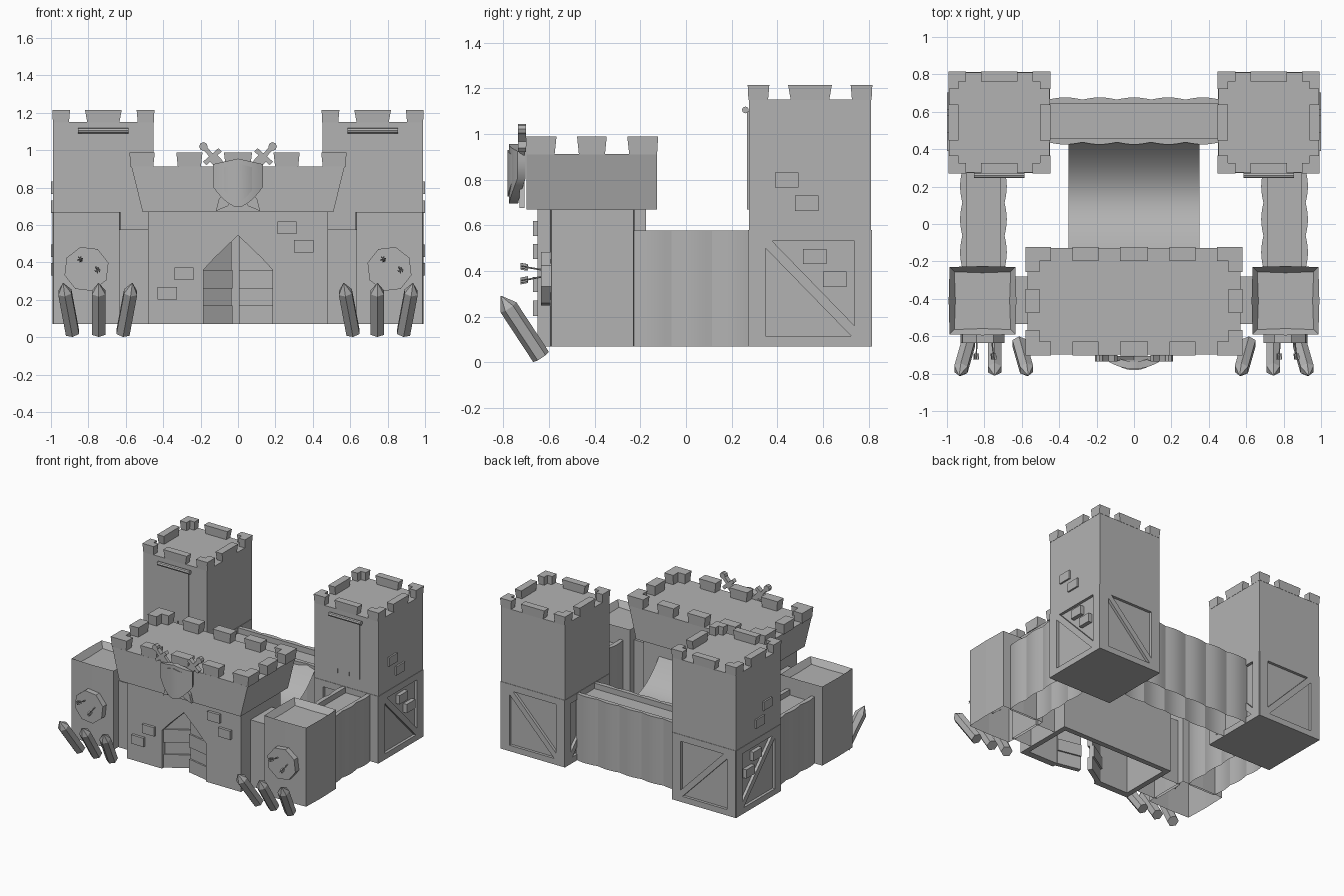
import bpy, bmesh, math
from mathutils import Vector

cube = bpy.data.objects.get("Cube")
if cube:
    bpy.data.objects.remove(cube, do_unlink=True)

X, Y, Z = Vector((1, 0, 0)), Vector((0, 1, 0)), Vector((0, 0, 1))
BASE = 0.07

stone = bpy.data.materials.new("plain_grey")
stone.use_nodes = True
GREY = (0.45, 0.45, 0.45, 1)
stone.diffuse_color = GREY
stone.node_tree.nodes["Principled BSDF"].inputs["Base Color"].default_value = GREY


def finish(name, bm, mirror=False, smooth=False):
    if smooth:
        for f in bm.faces:
            f.smooth = True
        for e in bm.edges:
            e.smooth = len(e.link_faces) == 2 and e.calc_face_angle(0) < math.radians(20)
    me = bpy.data.meshes.new(name)
    bm.to_mesh(me)
    bm.free()
    me.materials.append(stone)
    ob = bpy.data.objects.new(name, me)
    bpy.context.collection.objects.link(ob)
    if mirror:
        mod = ob.modifiers.new("mirror", 'MIRROR')
        mod.use_mirror_merge = False
    return ob


def prism(name, pts, origin, u, v, w, mirror=False, smooth=False,
          open_base=False, recess=None, scale=1.0):
    """Extrude a 2D outline in the plane (u, v) along w."""
    bm = bmesh.new()
    o = Vector(origin)
    low = [bm.verts.new(o + u * a + v * b) for a, b in pts]
    high = [bm.verts.new(o + u * a * scale + v * b * scale + w) for a, b in pts]
    n = len(pts)
    for i in range(n):
        j = (i + 1) % n
        bm.faces.new((low[i], low[j], high[j], high[i]))
    base = bm.faces.new(low[::-1])
    top = bm.faces.new(high)
    bmesh.ops.recalc_face_normals(bm, faces=bm.faces[:])
    if recess:
        bmesh.ops.inset_region(bm, faces=[top], thickness=recess[0], depth=0)
        bmesh.ops.translate(bm, verts=top.verts[:], vec=-w.normalized() * recess[1])
    if open_base:
        bmesh.ops.delete(bm, geom=[base], context='FACES_ONLY')
    return finish(name, bm, mirror, smooth)


def rect(a0, a1, b0, b1):
    return [(a0, b0), (a1, b0), (a1, b1), (a0, b1)]


def ngon(r, n, turn=0):
    return [(r * math.cos(turn + math.tau * i / n), r * math.sin(turn + math.tau * i / n)) for i in range(n)]


def box(name, x, y, z, **kw):
    return prism(name, rect(*x, *y), (0, 0, z[0]), X, Y, Z * (z[1] - z[0]), **kw)


def sheet(name, rows, thick):
    """Smooth curved panel through rows of points."""
    bm = bmesh.new()
    grid = [[bm.verts.new(p) for p in row] for row in rows]
    for r0, r1 in zip(grid, grid[1:]):
        for i in range(len(r0) - 1):
            bm.faces.new((r0[i], r0[i + 1], r1[i + 1], r1[i]))
    ob = finish(name, bm, smooth=True)
    if thick:
        mod = ob.modifiers.new("thickness", 'SOLIDIFY')
        mod.thickness, mod.offset = thick, 0
    return ob


def merlon(name, x, y, z, mirror=True):
    """Battlement block, a little wider at the top."""
    cx, cy = sum(x) / 2, sum(y) / 2
    hx, hy = (x[1] - x[0]) / 2, (y[1] - y[0]) / 2
    k = 1.14
    prism(name, rect(-hx / k, hx / k, -hy / k, hy / k), (cx, cy, z[0]), X, Y, Z * (z[1] - z[0]),
          mirror=mirror, scale=k)


def crown(name, x, y, z, t, corner, mids_x, mids_y, mirror):
    """L corners and middle merlons around a rectangular roof."""
    for cx in (0, 1):
        for cy in (0, 1):
            ex = (x[0], x[0] + corner) if cx == 0 else (x[1] - corner, x[1])
            ey = (y[0], y[0] + corner) if cy == 0 else (y[1] - corner, y[1])
            tx = (x[0], x[0] + t) if cx == 0 else (x[1] - t, x[1])
            ty = (y[0], y[0] + t) if cy == 0 else (y[1] - t, y[1])
            merlon(name + "_corner", ex, ty, z, mirror)
            merlon(name + "_corner", tx, ey, z, mirror)
    for m in mids_x:
        merlon(name + "_merlon", m, (y[0], y[0] + t), z, mirror)
        merlon(name + "_merlon", m, (y[1] - t, y[1]), z, mirror)
    for m in mids_y:
        merlon(name + "_merlon", (x[0], x[0] + t), m, z, mirror)
        merlon(name + "_merlon", (x[1] - t, x[1]), m, z, mirror)


# Back towers: upper block, slimmer foot, battlements
CX, CY, H = 0.72, 0.543, 0.268
box("tower_upper", (CX - H, CX + H), (CY - H, CY + H), (0.58, 1.15), mirror=True)
box("tower_foot", (CX - 0.25, CX + 0.25), (CY - 0.25, CY + 0.25), (BASE, 0.58), mirror=True)
crown("tower", (0.447, 0.993), (0.27, 0.816), (1.148, 1.215), 0.055, 0.095,
      [(0.622, 0.818)], [(0.447, 0.639)], True)

# Timber frame with one diagonal on each foot side
brace = [(-0.195, 0.53), (-0.165, 0.53), (0.195, 0.16), (0.195, 0.115), (0.18, 0.115), (-0.195, 0.5)]
for u, w, k in ((Y, X, 1), (Y, -X, 1), (X, Y, -1), (X, -Y, -1)):
    o = Vector((CX, CY, 0)) + w * 0.245
    for part, pts in (("post", rect(-H, -0.195, BASE, 0.58)), ("post", rect(0.195, H, BASE, 0.58)),
                      ("top_beam", rect(-0.2, 0.2, 0.53, 0.58)), ("sill", rect(-0.2, 0.2, BASE, 0.115)),
                      ("diagonal", [(a * k, b) for a, b in brace])):
        prism("frame_" + part, pts, o, u, Z, w * 0.026, mirror=True)

# Raised stones on tower sides and gate front
for y, z in ((0.39, 0.765), (0.478, 0.663), (0.513, 0.43), (0.6, 0.33)):
    box("tower_stone", (0.96, 1.0), (y, y + 0.103), (z, z + 0.067), mirror=True)
for x, z in ((0.21, 0.552), (0.3, 0.452), (-0.34, 0.307), (-0.43, 0.203)):
    box("gate_stone", (x, x + 0.103), (-0.67, -0.64), (z, z + 0.067))

# Tower banners on poles
flag = [(0.605, 1.1), (0.835, 1.1), (0.835, 0.67), (0.79, 0.67), (0.79, 0.705), (0.745, 0.705),
        (0.745, 0.67), (0.695, 0.67), (0.695, 0.705), (0.65, 0.705), (0.65, 0.67), (0.605, 0.67)]
prism("banner", flag, (0, 0.277, 0), X, Z, -Y * 0.009, mirror=True)
prism("banner_pole", ngon(0.015, 8), (0.585, 0.26, 1.105), Y, Z, X * 0.27, mirror=True, smooth=True)


# Log walls with scalloped faces and a parapet along both edges
def wall(name, a, b, n, u, v, mirror):
    mid = sum(b) / 2
    half = (b[1] - b[0]) / 2
    steps = n * 6
    edge = [(a[0] + (a[1] - a[0]) * i / steps,
             half - 0.012 + 0.012 * abs(math.sin(math.pi * i / 6))) for i in range(steps + 1)]
    other = [(p, -q) for p, q in reversed(edge)]
    o = v * mid + Z * BASE
    prism(name, edge + other, o, u, v, Z * 0.465, mirror=mirror, smooth=True, open_base=True)
    inner = half - 0.035
    for s in (1, -1):
        pts = [(p, q * s) for p, q in edge] + [(a[1], inner * s), (a[0], inner * s)]
        prism(name + "_parapet", pts, v * mid + Z * 0.53, u, v, Z * 0.047, mirror=mirror, smooth=True)


wall("side_wall", (-0.24, 0.29), (0.68, 0.93), 3, Y, X, True)
wall("back_wall", (-0.46, 0.46), (0.425, 0.677), 5, X, Y, False)

# Front corner turrets with sunken roofs, linked to the gatehouse
turret = [(-0.176, -0.18), (0, -0.185), (0.176, -0.18), (0.181, 0), (0.176, 0.18),
          (0, 0.185), (-0.176, 0.18), (-0.181, 0)]
prism("turret", turret, (0.81, -0.41, BASE), X, Y, Z * 0.6, mirror=True, open_base=True, recess=(0.036, 0.045))
box("turret_link", (0.46, 0.65), (-0.535, -0.28), (BASE, 0.575), mirror=True, open_base=True)

# Gatehouse: shell with a pointed doorway in the front slab
half_arch = [(0.48, BASE), (0.185, BASE), (0.185, 0.36), (0.125, 0.425)]
front = [(-0.48, 0.68)] + [(-a, b) for a, b in half_arch] + [(0, 0.545)] + half_arch[::-1] + [(0.48, 0.68)]
prism("gate_front", front, (0, -0.65, 0), X, Z, Y * 0.05)
box("gate_side", (0.44, 0.48), (-0.62, -0.175), (BASE, 0.68), mirror=True)
box("gate_back", (-0.48, 0.48), (-0.215, -0.175), (BASE, 0.68))
deck = [(-0.51, 0.67), (0.51, 0.67), (0.57, 0.913), (-0.57, 0.913)]
prism("gate_upper", deck, (0, -0.698, 0), X, Z, Y * 0.57)
crown("gate", (-0.58, 0.58), (-0.702, -0.122), (0.91, 0.988), 0.075, 0.135,
      [(-0.33, -0.19), (-0.075, 0.075), (0.19, 0.33)], [(-0.477, -0.347)], False)

# Door leaves of stacked boards, standing ajar
for side, angle in ((-1, 32), (1, 12)):
    t = math.radians(angle)
    u = Vector((-side * math.cos(t), math.sin(t), 0))
    w = Vector((side * math.sin(t), math.cos(t), 0))
    o = Vector((side * 0.185, -0.63, 0))
    boards = [rect(0, 0.185, 0.07, 0.17), rect(0, 0.185, 0.17, 0.26), rect(0, 0.185, 0.26, 0.36),
              [(0, 0.36), (0.185, 0.36), (0.185, 0.54), (0.06, 0.425)]]
    for i, pts in enumerate(boards):
        prism("door_board", pts, o + w * 0.012 * (i % 2), u, Z, w * 0.035)

# Curved slope sagging between gatehouse and back wall
rows = []
for i in range(17):
    t = i / 16
    y = -0.18 + 0.62 * t
    z = 0.57 - 0.2 * (1 - (2 * t - 1) ** 2)
    rows.append([(-0.35, y, z), (0.35, y, z)])
sheet("courtyard_slope", rows, 0)


# Crest over the gate: curved shield with a rim, and crossed swords
def crest(name, half, top, bottom, y0, thick):
    cols = []
    for i in range(-6, 7):
        f = abs(i) / 6
        y = y0 + 0.035 * f * f
        cols.append([(half * i / 6, y, bottom + 0.11 * f ** 1.7), (half * i / 6, y, top - 0.03 * f)])
    sheet(name, cols, thick)


crest("crest_rim", 0.125, 0.955, 0.695, -0.755, 0.04)
crest("crest_face", 0.1, 0.93, 0.725, -0.772, 0.02)
along = Vector((-0.66, 0, -0.75)).normalized()
across = Vector((0.75, 0, -0.66)).normalized()
hilt = Vector((0.185, -0.735, 1.02))
for part, pts in (("blade", [(0.07, -0.026), (0.4, -0.03), (0.46, 0), (0.4, 0.03), (0.07, 0.026)]),
                  ("guard", rect(0.06, 0.085, -0.055, 0.055)),
                  ("grip", rect(0, 0.07, -0.012, 0.012)),
                  ("pommel", ngon(0.023, 8))):
    d = 0.022 if part == "blade" else 0.034
    prism("sword_" + part, pts, hilt + Y * (0.017 - d / 2), along, across, Y * d, mirror=True)

# Round shields on the turrets, with stuck arrows
prism("round_shield", ngon(0.122, 8, math.pi / 8 * 1.3), (0.81, -0.585, 0.365), X, Z, -Y * 0.05, mirror=True)
for x in (-0.81, 0.81):
    for dx, z, tip in ((-0.03, 0.405, (-0.005, -0.09, 0.015)), (0.05, 0.375, (0.01, -0.09, -0.018))):
        o = Vector((x + dx, -0.63, z))
        w = Vector(tip)
        prism("arrow_shaft", ngon(0.004, 5), o, X, Z, w)
        for a in (0.3, 1.35, 2.4):
            v = X * math.cos(a) + Z * math.sin(a)
            prism("arrow_feather", rect(0.7, 1.05, -0.015, 0.015), o, w, v, v.cross(w).normalized() * 0.003)

# Sharpened stakes leaning forward
for foot, tip in ((0.615, 0.565), (0.745, 0.745), (0.885, 0.935)):
    p, q = Vector((foot, -0.635, 0.024)), Vector((tip, -0.81, 0.29))
    d = (q - p).normalized()
    u = d.cross(X).normalized()
    v = d.cross(u)
    length = (q - p).length
    prism("stake_shaft", ngon(0.041, 6), p, u, v, d * (length - 0.06), mirror=True)
    prism("stake_point", ngon(0.041, 6), p + d * (length - 0.06), u, v, d * 0.06, mirror=True, scale=0.04)
